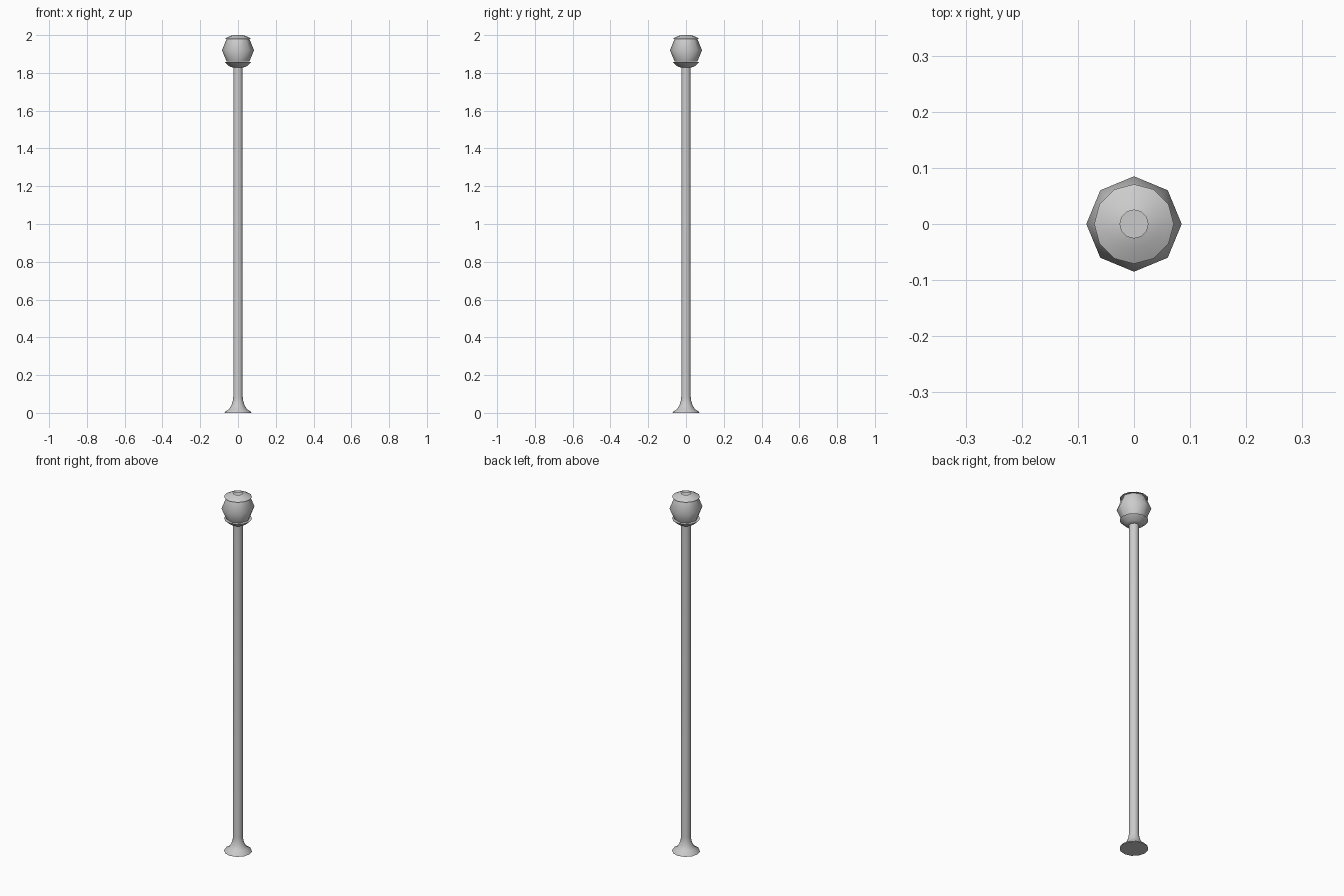
import bpy, bmesh, math

if "Cube" in bpy.data.objects:
    bpy.data.objects.remove(bpy.data.objects["Cube"])


def lathe(name, profile, sides, angle=30, cap_start=True, cap_end=True):
    """Revolve (radius, z) points, listed bottom to top, around z."""
    bm = bmesh.new()
    rings = []
    for r, z in profile:
        rings.append([bm.verts.new((r * math.cos(2 * math.pi * i / sides),
                                    r * math.sin(2 * math.pi * i / sides), z))
                      for i in range(sides)])
    for a, b in zip(rings, rings[1:]):
        for i in range(sides):
            j = (i + 1) % sides
            bm.faces.new((a[i], a[j], b[j], b[i]))
    if cap_start:
        bm.faces.new(rings[0][::-1])
    if cap_end:
        bm.faces.new(rings[-1])
    mesh = bpy.data.meshes.new(name)
    bm.to_mesh(mesh)
    bm.free()
    obj = bpy.data.objects.new(name, mesh)
    bpy.context.collection.objects.link(obj)
    bpy.ops.object.select_all(action='DESELECT')
    obj.select_set(True)
    bpy.context.view_layer.objects.active = obj
    bpy.ops.object.shade_smooth_by_angle(angle=math.radians(angle))
    return obj


# Post with a flared foot
lathe("post", [(0.071, 0), (0.069, 0.006), (0.047, 0.02), (0.034, 0.042),
               (0.027, 0.065), (0.025, 0.085), (0.025, 1.84)], 12, 40)

# Eight-sided lamp globe
R, ZC = 0.085, 1.92
s = R * math.sqrt(0.5)
lathe("globe", [(s, ZC - s), (R, ZC), (s, ZC + s)], 8, 60)

# Lower collar and upper cap
lathe("lower_collar", [(0.025, 1.828), (0.045, 1.834), (0.071, 1.858)], 12, 50)
lathe("upper_cap", [(0.071, 1.98), (0.045, 1.994), (0.025, 2.0)], 12, 50,
      cap_end=False)

# Small plug slightly recessed in the cap opening
lathe("cap_plug", [(0.025, 1.982), (0.025, 1.995)], 12)
